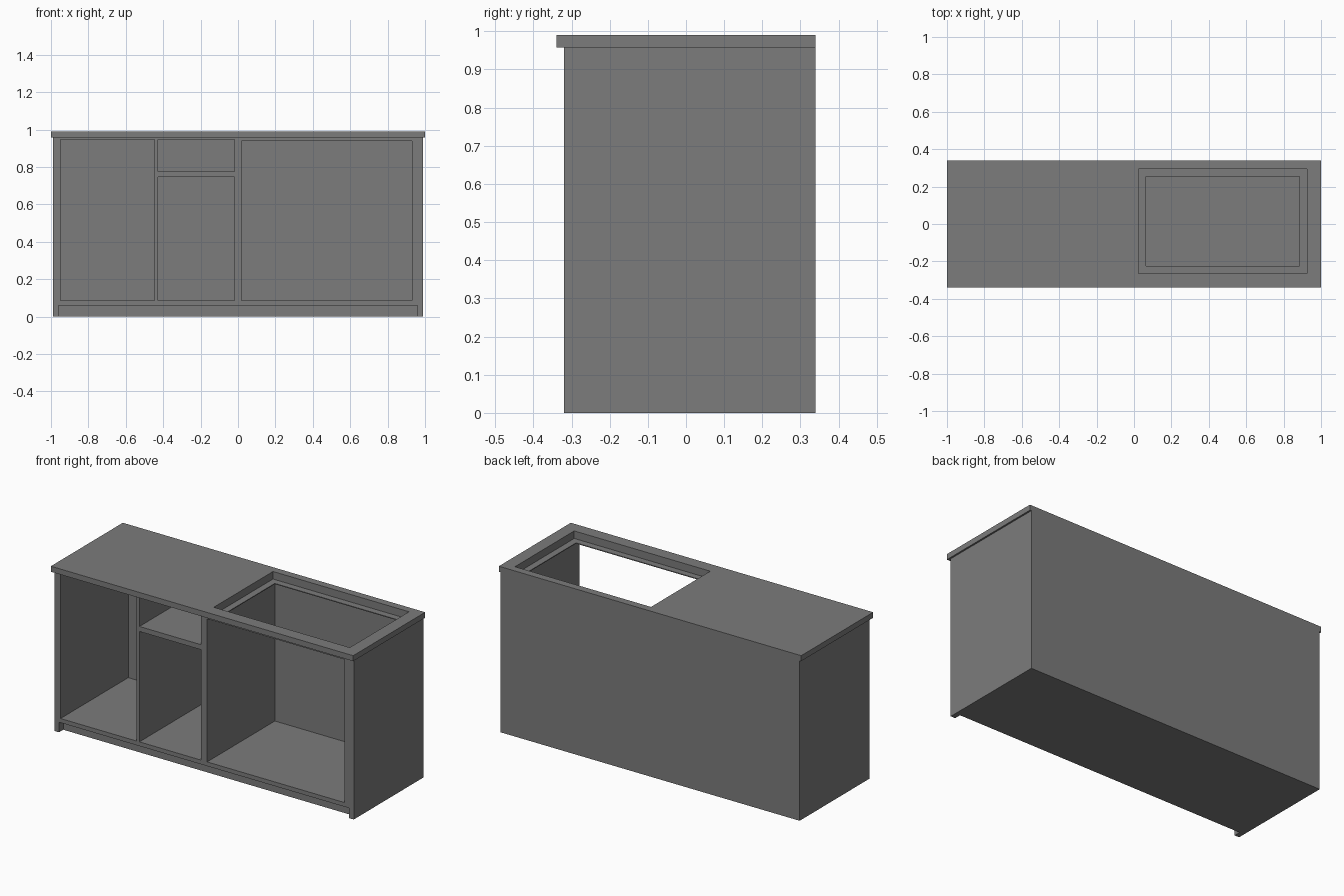
import bpy
import bmesh
from mathutils import Vector

default = bpy.data.objects.get("Cube")
if default:
    bpy.data.objects.remove(default, do_unlink=True)

grey = bpy.data.materials.new("mid_grey")
grey.use_nodes = True
colour = (0.2, 0.2, 0.2, 1)
grey.diffuse_color = colour
grey.node_tree.nodes["Principled BSDF"].inputs["Base Color"].default_value = colour


def box(name, x, y, z):
    """Box spanning the given (low, high) ranges."""
    bm = bmesh.new()
    bmesh.ops.create_cube(bm, size=1)
    for v in bm.verts:
        v.co = Vector([r[0] if c < 0 else r[1] for c, r in zip(v.co, (x, y, z))])
    mesh = bpy.data.meshes.new(name)
    bm.to_mesh(mesh)
    bm.free()
    mesh.materials.append(grey)
    obj = bpy.data.objects.new(name, mesh)
    bpy.context.collection.objects.link(obj)
    return obj


def cut(obj, x, y, z):
    """Remove a box-shaped volume from obj."""
    cutter = box("cutter", x, y, z)
    cutter.hide_render = True
    mod = obj.modifiers.new("cut", 'BOOLEAN')
    mod.operation = 'DIFFERENCE'
    mod.solver = 'EXACT'
    mod.object = cutter
    bpy.context.view_layer.update()
    graph = bpy.context.evaluated_depsgraph_get()
    mesh = bpy.data.meshes.new_from_object(obj.evaluated_get(graph))
    obj.modifiers.clear()
    obj.data = mesh
    bpy.data.objects.remove(cutter, do_unlink=True)


cabinet = box("cabinet_body", (-0.99, 0.99), (-0.32, 0.34), (0, 0.957))
worktop = box("worktop", (-1, 1), (-0.34, 0.34), (0.957, 0.99))

# open compartments
depth = (-0.5, 0.32)
floor, ceiling = 0.085, 0.947
cut(cabinet, (-0.95, -0.447), depth, (floor, ceiling))
cut(cabinet, (-0.428, -0.02), depth, (floor, 0.745))
cut(cabinet, (-0.428, -0.02), depth, (0.775, ceiling))
cut(cabinet, (0.02, 0.93), depth, (floor, 0.94))

# shallow toe recess between two feet
cut(cabinet, (-0.96, 0.96), (-0.5, -0.28), (-0.1, 0.06))

# basin recess in the worktop, with a thin ledge around the opening
recess_x, recess_y = (0.025, 0.925), (-0.265, 0.295)
cut(worktop, recess_x, recess_y, (0.9, 1.1))
cut(cabinet, recess_x, recess_y, (0.945, 1.1))
cut(cabinet, (0.065, 0.885), (-0.225, 0.255), (0.9, 1.1))
